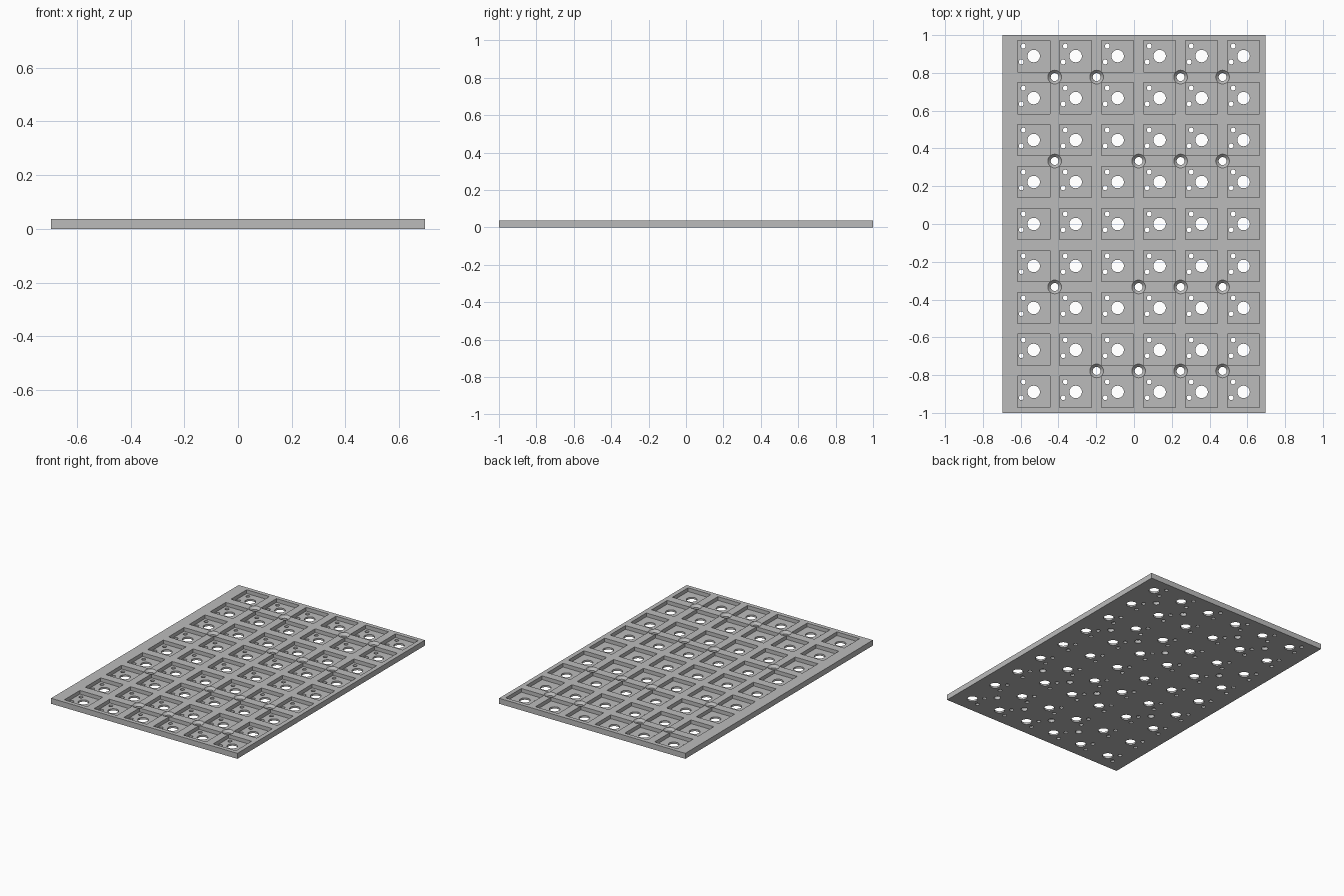
import bpy, bmesh, math

if "Cube" in bpy.data.objects:
    bpy.data.objects.remove(bpy.data.objects["Cube"])

W, L, T = 1.39, 2.0, 0.037        # plate size
FLOOR = 0.012                     # thickness left under each pocket
PITCH = 2 / 9
COLS = [-0.531 + PITCH * i for i in range(6)]
ROWS = [PITCH * (j - 4) for j in range(9)]


def box(bm, x0, x1, y0, y1, z0, z1):
    v = [bm.verts.new((x, y, z)) for z in (z0, z1)
         for x, y in ((x0, y0), (x1, y0), (x1, y1), (x0, y1))]
    bm.faces.new(v[3::-1])
    bm.faces.new(v[4:])
    for i in range(4):
        j = (i + 1) % 4
        bm.faces.new((v[i], v[j], v[4 + j], v[4 + i]))


def lathe(bm, x, y, profile, n):
    """Closed round solid from (radius, z) pairs listed bottom to top."""
    rings = [[bm.verts.new((x + r * math.cos(math.tau * k / n),
                            y + r * math.sin(math.tau * k / n), z))
              for k in range(n)] for r, z in profile]
    bm.faces.new(rings[0][::-1])
    bm.faces.new(rings[-1])
    for a, b in zip(rings, rings[1:]):
        for k in range(n):
            m = (k + 1) % n
            bm.faces.new((a[k], a[m], b[m], b[k]))


def make(name, bm):
    me = bpy.data.meshes.new(name)
    bm.to_mesh(me)
    bm.free()
    ob = bpy.data.objects.new(name, me)
    bpy.context.collection.objects.link(ob)
    return ob


# Base plate
bm = bmesh.new()
box(bm, -W / 2, W / 2, -L / 2, L / 2, 0, T)
plate = make("socket_plate", bm)
grey = bpy.data.materials.new("grey")
grey.diffuse_color = (0.5, 0.5, 0.5, 1)
grey.use_nodes = True
grey.node_tree.nodes["Principled BSDF"].inputs["Base Color"].default_value = grey.diffuse_color
plate.data.materials.append(grey)

# Square pockets, each with a centre hole and two pin holes
pockets, holes = bmesh.new(), bmesh.new()
for x in COLS:
    for y in ROWS:
        box(pockets, x - 0.085, x + 0.085, y - 0.083, y + 0.083, FLOOR, 0.1)
        for dx, dy, r, n in ((0, 0, 0.033, 32), (-0.055, 0.053, 0.013, 16),
                             (-0.066, -0.031, 0.013, 16)):
            lathe(holes, x + dx, y + dy, [(r, -0.05), (r, 0.1)], n)

# Countersunk screw holes where four pockets meet: row gap -> column gaps
screws = bmesh.new()
for row, gaps in ((7, (0, 1, 3, 4)), (5, (0, 2, 3, 4)),
                  (2, (0, 2, 3, 4)), (0, (1, 2, 3, 4))):
    for g in gaps:
        lathe(screws, COLS[g] + PITCH / 2, ROWS[row] + PITCH / 2,
              [(0.021, -0.05), (0.021, T - 0.016), (0.0364, T), (0.046, T + 0.01)], 32)

# Cut everything out of the plate
bpy.context.view_layer.objects.active = plate
plate.select_set(True)
for name, b in (("pocket_cutter", pockets), ("hole_cutter", holes), ("screw_cutter", screws)):
    cutter = make(name, b)
    cutter.hide_render = True
    mod = plate.modifiers.new(name, 'BOOLEAN')
    mod.operation, mod.solver, mod.object = 'DIFFERENCE', 'EXACT', cutter
    bpy.ops.object.modifier_apply(modifier=mod.name)
    bpy.data.objects.remove(cutter)

bpy.ops.object.shade_smooth_by_angle(angle=math.radians(30))
